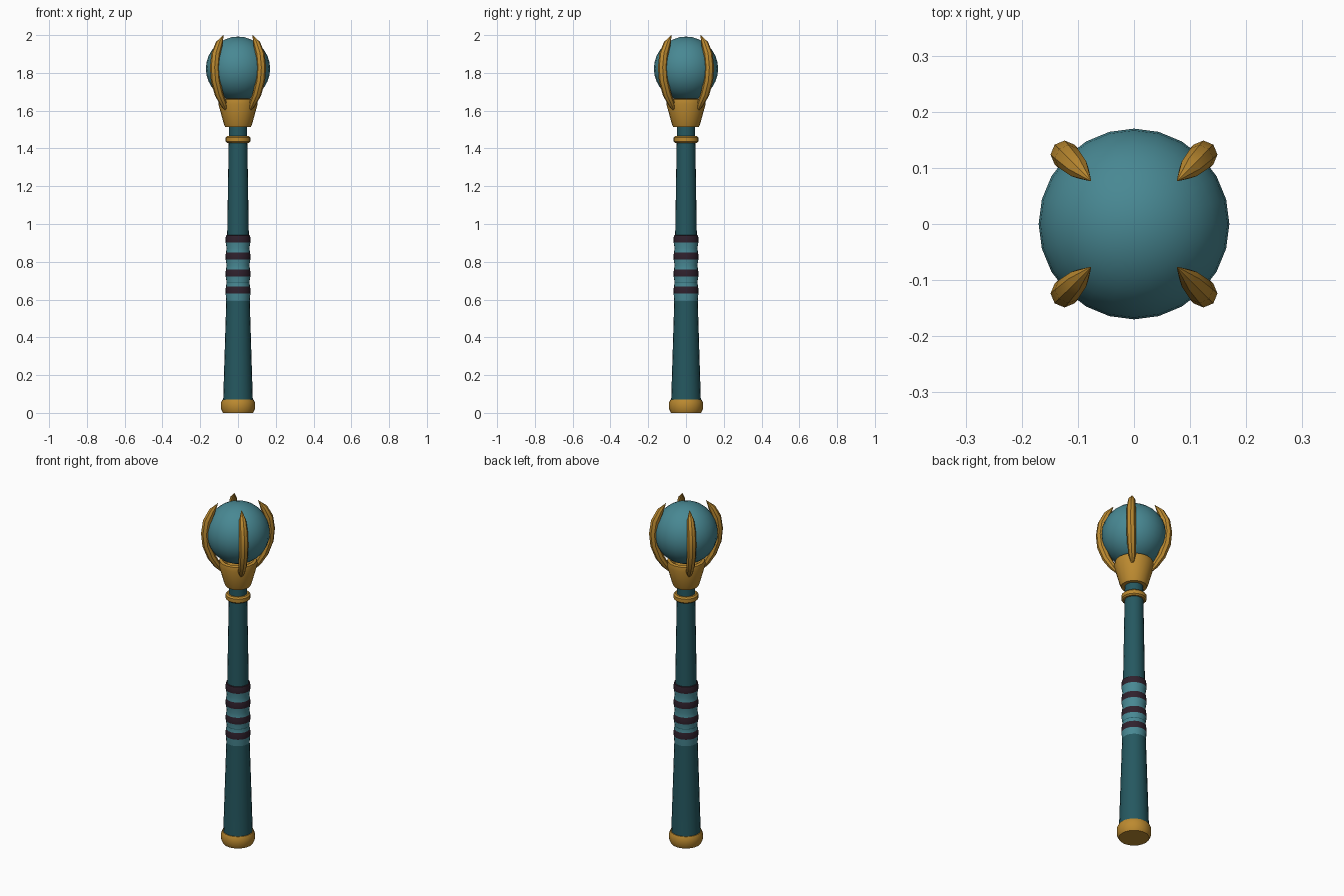
import bpy, bmesh, math
from mathutils import Vector

if "Cube" in bpy.data.objects:
    bpy.data.objects.remove(bpy.data.objects["Cube"])


def material(name, r, g, b):
    lin = [((c / 255 + 0.055) / 1.055) ** 2.4 for c in (r, g, b)]
    m = bpy.data.materials.new(name)
    m.diffuse_color = (*lin, 1)
    m.use_nodes = True
    m.node_tree.nodes["Principled BSDF"].inputs["Base Color"].default_value = m.diffuse_color
    return m


DEEP = material("deep teal", 37, 88, 96)
TEAL = material("light teal", 72, 136, 147)
GOLD = material("gold", 188, 138, 48)
DARK = material("dark plum", 48, 33, 45)


def finish(name, bm, mats, angle=35):
    bmesh.ops.recalc_face_normals(bm, faces=bm.faces)
    me = bpy.data.meshes.new(name)
    bm.to_mesh(me)
    bm.free()
    ob = bpy.data.objects.new(name, me)
    bpy.context.collection.objects.link(ob)
    for m in mats:
        me.materials.append(m)
    bpy.ops.object.select_all(action='DESELECT')
    ob.select_set(True)
    bpy.context.view_layer.objects.active = ob
    bpy.ops.object.shade_smooth_by_angle(angle=math.radians(angle))
    return ob


def bridge(bm, rings):
    """Join successive vertex rings with quads and cap both ends."""
    n = len(rings[0])
    for a, b in zip(rings, rings[1:]):
        for i in range(n):
            j = (i + 1) % n
            bm.faces.new((a[i], a[j], b[j], b[i]))
    bm.faces.new(rings[0])
    bm.faces.new(rings[-1])


def lathe(name, profile, mats, sides=20, rule=None, angle=35):
    """Turn an (r, z) profile about the z axis."""
    bm = bmesh.new()
    rings = []
    for r, z in profile:
        rings.append([bm.verts.new((r * math.cos(2 * math.pi * i / sides),
                                    r * math.sin(2 * math.pi * i / sides), z))
                      for i in range(sides)])
    bridge(bm, rings)
    if rule:
        for f in bm.faces:
            f.material_index = rule(f.calc_center_median().z)
    return finish(name, bm, mats, angle)


# Handle and its metal fittings
lathe("shaft", [(0.079, 0.05), (0.062, 0.60), (0.058, 0.90), (0.049, 1.45), (0.048, 1.53)], [DEEP])
lathe("pommel", [(0.08, 0.0), (0.09, 0.02), (0.09, 0.055), (0.083, 0.07)], [GOLD])
lathe("collar", [(0.058, 1.43), (0.066, 1.437), (0.066, 1.458), (0.058, 1.466)], [GOLD])

# Wrapped grip: four dark bands alternating with light wraps
BAND, PITCH, FIRST = 0.038, 0.09, 0.632
grip = [(0.062, 0.59)]
for k in range(4):
    z = FIRST + k * PITCH
    grip += [(0.0655, z), (0.0665, z + BAND / 2), (0.0635, z + BAND)]
    if k < 3:
        grip.append((0.0605, z + BAND + 0.022))
grip.append((0.052, FIRST + 3 * PITCH + BAND + 0.002))
lathe("grip", grip, [TEAL, DARK],
      rule=lambda z: 1 if z > FIRST and (z - FIRST) % PITCH < BAND + 0.002 else 0)

# Flared cup under the orb
lathe("cup", [(0.068, 1.513), (0.075, 1.53), (0.104, 1.635), (0.100, 1.66),
              (0.085, 1.664), (0.06, 1.645)], [GOLD])

# Orb
bm = bmesh.new()
bmesh.ops.create_uvsphere(bm, u_segments=24, v_segments=16, radius=0.17)
bmesh.ops.translate(bm, verts=bm.verts, vec=(0, 0, 1.822))
finish("orb", bm, [TEAL])

# Four curved claws on the diagonals: (distance from axis, height, half width)
CLAW = [(0.092, 1.608, 0.008), (0.112, 1.64, 0.019), (0.143, 1.69, 0.023),
        (0.168, 1.76, 0.025), (0.175, 1.83, 0.025), (0.166, 1.90, 0.024),
        (0.140, 1.957, 0.019), (0.109, 2.0, 0.001)]
for k in range(4):
    turn = math.radians(45 + 90 * k)
    out = Vector((math.cos(turn), math.sin(turn), 0))
    side = Vector((-out.y, out.x, 0))
    up = Vector((0, 0, 1))
    bm = bmesh.new()
    rings = []
    for i, (r, z, w) in enumerate(CLAW):
        a, b = CLAW[max(i - 1, 0)], CLAW[min(i + 1, len(CLAW) - 1)]
        t = Vector((b[0] - a[0], b[1] - a[1])).normalized()
        normal = out * t.y - up * t.x
        rings.append([bm.verts.new(out * r + up * z
                                   + normal * w * math.cos(math.tau * s / 8)
                                   + side * w * math.sin(math.tau * s / 8))
                      for s in range(8)])
    bridge(bm, rings)
    finish(f"claw_{k + 1}", bm, [GOLD], 30)
